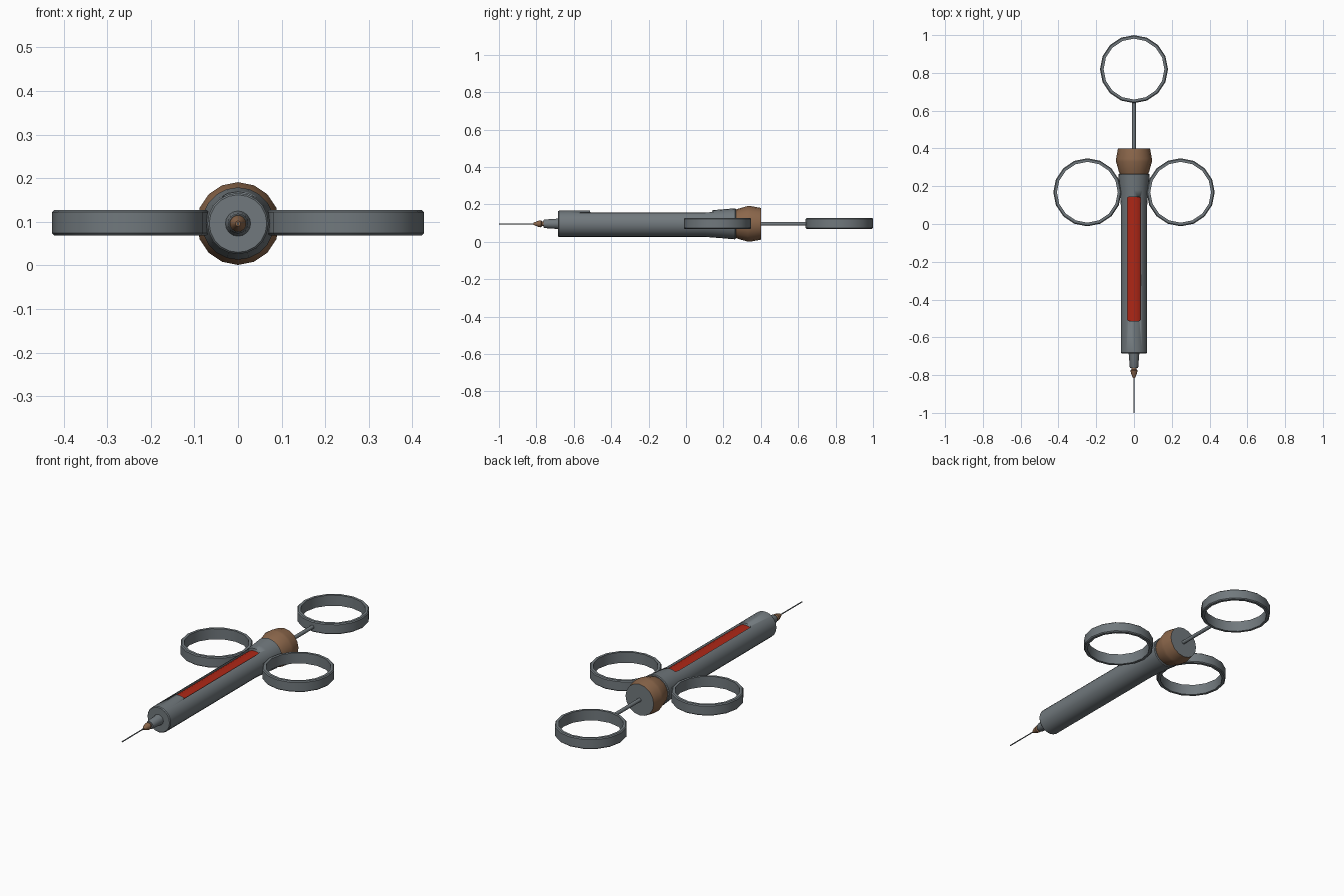
import bpy, bmesh, math
from mathutils import Matrix

if "Cube" in bpy.data.objects:
    bpy.data.objects.remove(bpy.data.objects["Cube"])

ZC = 0.096  # height of the long axis


def material(name, rgb):
    m = bpy.data.materials.new(name)
    m.diffuse_color = (*rgb, 1)
    m.use_nodes = True
    m.node_tree.nodes["Principled BSDF"].inputs["Base Color"].default_value = m.diffuse_color
    return m


STEEL = material("steel grey", (0.165, 0.19, 0.205))
BRASS = material("brown brass", (0.26, 0.135, 0.07))
RED = material("red fluid", (0.42, 0.02, 0.008))


def finish(name, bm, mats, angle=35):
    bmesh.ops.recalc_face_normals(bm, faces=bm.faces)
    me = bpy.data.meshes.new(name)
    bm.to_mesh(me)
    bm.free()
    ob = bpy.data.objects.new(name, me)
    bpy.context.collection.objects.link(ob)
    for m in mats:
        me.materials.append(m)
    bpy.ops.object.select_all(action='DESELECT')
    ob.select_set(True)
    bpy.context.view_layer.objects.active = ob
    bpy.ops.object.shade_smooth_by_angle(angle=math.radians(angle))
    return ob


def turned(name, profile, mats, sides=16):
    """Capped solid turned about the y axis from (y, radius) points."""
    bm = bmesh.new()
    rings = []
    for y, r in profile:
        rings.append([bm.verts.new((r * math.cos(2 * math.pi * i / sides), y,
                                    ZC + r * math.sin(2 * math.pi * i / sides)))
                      for i in range(sides)])
    for a, b in zip(rings, rings[1:]):
        for i in range(sides):
            j = (i + 1) % sides
            bm.faces.new((a[i], a[j], b[j], b[i]))
    bm.faces.new(rings[0])
    bm.faces.new(rings[-1])
    return finish(name, bm, mats)


def finger_ring(name, x, y, sides=16, outer=0.18, wall=0.019, h=0.029, c=0.005):
    """Flat band ring around z with chamfered outer edges."""
    inner = outer - wall
    section = [(inner, -h), (outer - c, -h), (outer, -h + c),
               (outer, h - c), (outer - c, h), (inner, h)]
    bm = bmesh.new()
    cols = []
    for i in range(sides):
        t = 2 * math.pi * i / sides
        cols.append([bm.verts.new((x + r * math.cos(t), y + r * math.sin(t), ZC + 0.002 + z))
                     for r, z in section])
    n = len(section)
    for i in range(sides):
        a, b = cols[i], cols[(i + 1) % sides]
        for k in range(n):
            bm.faces.new((a[k], b[k], b[(k + 1) % n], a[(k + 1) % n]))
    return finish(name, bm, [STEEL])


# barrel with flared rear
barrel = turned("barrel", [(-0.685, 0.066), (-0.68, 0.07), (0.10, 0.07),
                           (0.18, 0.076), (0.262, 0.083), (0.266, 0.079)], [STEEL], 20)

# window slot cut in the top of the barrel
bm = bmesh.new()
bmesh.ops.create_cube(bm, size=1, matrix=Matrix.Translation((0, -0.185, ZC + 0.08))
                      @ Matrix.Diagonal((0.07, 0.655, 0.08, 1)))
edges = [e for e in bm.edges if abs(e.verts[0].co.z - e.verts[1].co.z) > 0.01]
bmesh.ops.bevel(bm, geom=edges, offset=0.008, segments=2, affect='EDGES', profile=0.5)
cutter = finish("window_cutter", bm, [STEEL])
cutter.hide_render = True
cutter.hide_viewport = True
mod = barrel.modifiers.new("window", 'BOOLEAN')
mod.operation = 'DIFFERENCE'
mod.solver = 'EXACT'
mod.object = cutter

# red cartridge seen through the window
turned("fluid_cartridge", [(-0.55, 0.06), (0.17, 0.06)], [RED], 20)

# brown collar with a grey rear face
collar = turned("collar", [(0.26, 0.074), (0.28, 0.081), (0.33, 0.095),
                           (0.345, 0.095), (0.40, 0.085)], [BRASS, STEEL])
for p in collar.data.polygons:
    if p.normal.y > 0.95:
        p.material_index = 1

# nozzle, brown hub and needle
turned("nozzle", [(-0.68, 0.03), (-0.695, 0.027), (-0.755, 0.023), (-0.762, 0.02)], [STEEL])
turned("needle_hub", [(-0.755, 0.012), (-0.77, 0.013), (-0.775, 0.019),
                      (-0.79, 0.016), (-0.815, 0.006)], [BRASS])
turned("needle", [(-0.81, 0.003), (-1.0, 0.003)], [STEEL], 8)

# plunger rod, thumb ring and two finger rings
turned("plunger_rod", [(0.39, 0.01), (0.652, 0.01)], [STEEL], 12)
finger_ring("thumb_ring", 0, 0.82)
for side, label in ((1, "right"), (-1, "left")):
    finger_ring("finger_ring_" + label, side * 0.247, 0.168)
